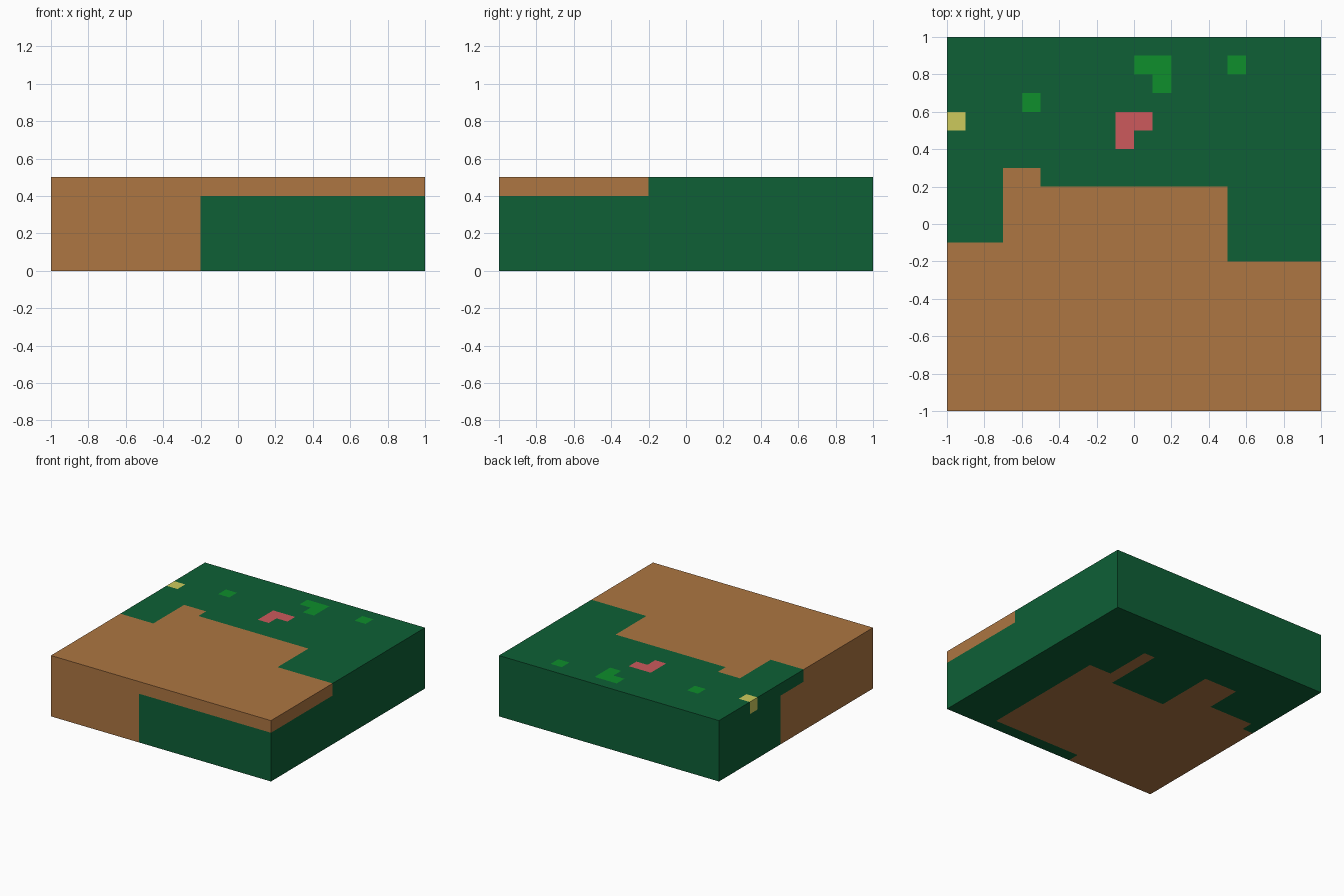
import bpy, bmesh, math
from mathutils import Matrix

if "Cube" in bpy.data.objects:
    bpy.data.objects.remove(bpy.data.objects["Cube"])

H = 0.5          # block height
CELL = 0.1       # size of one painted square


def material(name, rgb):
    m = bpy.data.materials.new(name)
    m.diffuse_color = (*rgb, 1)
    m.use_nodes = True
    m.node_tree.nodes["Principled BSDF"].inputs["Base Color"].default_value = m.diffuse_color
    return m


MATS = [material("grass_green", (0.0044, 0.117, 0.037)),
        material("earth_brown", (0.418, 0.181, 0.054)),
        material("leaf_green", (0.0044, 0.271, 0.025)),
        material("flower_red", (0.604, 0.102, 0.107)),
        material("flower_yellow", (0.604, 0.591, 0.107))]
GRASS, EARTH, LEAF, RED, YELLOW = range(5)

# earth areas as (x0, x1, y0, y1)
TOP_EARTH = [(-1, -.7, -1, -.1), (-.7, -.5, -1, .3), (-.5, .5, -1, .2), (.5, 1, -1, -.2)]
BOTTOM_EARTH = [(-1, -.9, -1, .2), (-.9, -.5, -1, .3), (-.5, -.2, -1, .6),
                (-.2, .3, -.9, .1), (.3, .4, -.9, .6), (.4, .6, -.9, .2)]
# plants on top
PLANTS = [(LEAF, (0, .2, .8, .9)), (LEAF, (.1, .2, .7, .8)), (LEAF, (.5, .6, .8, .9)),
          (LEAF, (-.6, -.5, .6, .7)), (RED, (-.1, .1, .5, .6)), (RED, (-.1, 0, .4, .5)),
          (YELLOW, (-1, -.9, .5, .6))]


def inside(c, r):
    return r[0] < c.x < r[1] and r[2] < c.y < r[3]


def paint(c, n):
    """Colour of a cell from its centre and direction."""
    rim = c.z > 0.4
    if n.z > .5:
        for mat, r in PLANTS:
            if inside(c, r):
                return mat
        return EARTH if any(inside(c, r) for r in TOP_EARTH) else GRASS
    if n.z < -.5:
        return EARTH if any(inside(c, r) for r in BOTTOM_EARTH) else GRASS
    if n.y < -.5:                                   # front
        return EARTH if rim or c.x < -.2 else GRASS
    if n.x > .5:                                    # right
        return EARTH if rim and c.y < -.2 else GRASS
    if n.x < -.5:                                   # left
        if rim and .5 < c.y < .6:
            return YELLOW
        return EARTH if c.y < (-.1 if rim else .2) else GRASS
    return GRASS                                    # back


# block skin: top, bottom and four walls as grids of cells
bm = bmesh.new()
N, NZ = round(2 / CELL), round(H / CELL)
for z in (0, H):
    bmesh.ops.create_grid(bm, x_segments=N, y_segments=N, size=1,
                          matrix=Matrix.Translation((0, 0, z)))
for k in range(4):
    mat = (Matrix.Rotation(k * math.pi / 2, 4, 'Z') @ Matrix.Translation((0, -1, H / 2))
           @ Matrix.Rotation(math.pi / 2, 4, 'X') @ Matrix.Diagonal((1, H / 2, 1, 1)))
    bmesh.ops.create_grid(bm, x_segments=N, y_segments=NZ, size=1, matrix=mat)
bmesh.ops.remove_doubles(bm, verts=bm.verts[:], dist=0.001)
bmesh.ops.recalc_face_normals(bm, faces=bm.faces[:])
bm.normal_update()
for f in bm.faces:
    f.material_index = paint(f.calc_center_median(), f.normal)

me = bpy.data.meshes.new("ground_block")
bm.to_mesh(me)
bm.free()
for m in MATS:
    me.materials.append(m)
bpy.context.collection.objects.link(bpy.data.objects.new("ground_block", me))
